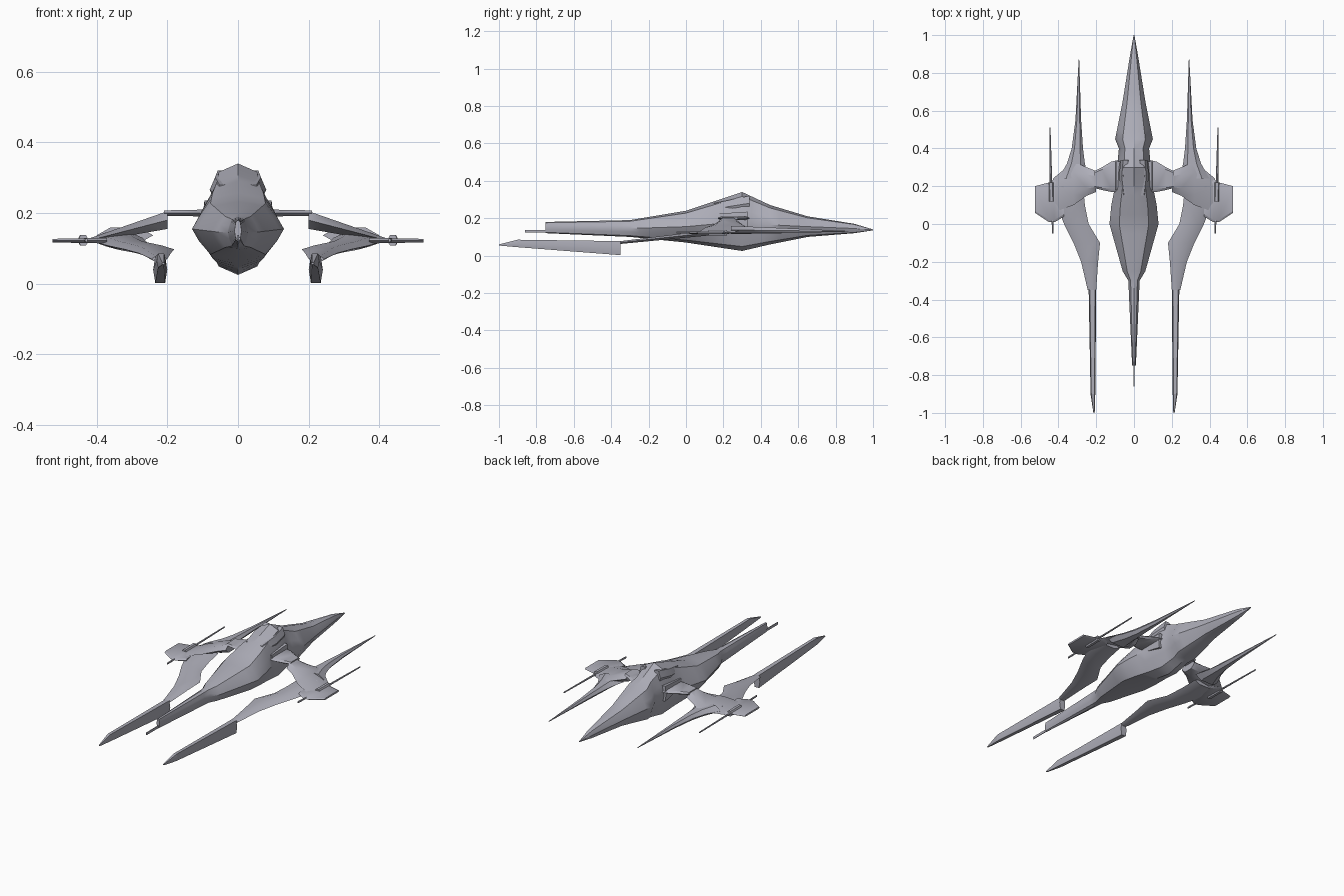
import bpy, bmesh
from math import radians

if "Cube" in bpy.data.objects:
    bpy.data.objects.remove(bpy.data.objects["Cube"], do_unlink=True)

hull_grey = bpy.data.materials.new("hull_grey")
hull_grey.use_nodes = True
colour = (.42, .42, .48, 1)
hull_grey.diffuse_color = colour
hull_grey.node_tree.nodes["Principled BSDF"].inputs["Base Color"].default_value = colour


def mix(start, end, factor):
    return start + (end - start) * factor


def profile(points, position):
    """Read a value off a line of (position, value) points."""
    for (before, low), (after, high) in zip(points, points[1:]):
        if position <= after:
            return mix(low, high, (position - before) / (after - before))
    return points[-1][1]


def loft(name, rings, paired):
    """Skin a list of equal-length rings, cap both ends, mirror if paired."""
    bm = bmesh.new()
    loops = [[bm.verts.new(point) for point in ring] for ring in rings]
    count = len(loops[0])
    for near, far in zip(loops, loops[1:]):
        for i in range(count):
            j = (i + 1) % count
            bm.faces.new((near[i], near[j], far[j], far[i]))
    bm.faces.new(loops[0])
    bm.faces.new(loops[-1])
    bmesh.ops.recalc_face_normals(bm, faces=bm.faces)
    mesh = bpy.data.meshes.new(name)
    bm.to_mesh(mesh)
    bm.free()
    mesh.materials.append(hull_grey)
    part = bpy.data.objects.new(name, mesh)
    bpy.context.collection.objects.link(part)
    if paired:
        part.modifiers.new("Mirror", 'MIRROR').use_mirror_merge = False
    bpy.ops.object.select_all(action='DESELECT')
    part.select_set(True)
    bpy.context.view_layer.objects.active = part
    bpy.ops.object.shade_smooth_by_angle(angle=radians(32))


def blade(name, outline, height, thick, bevel=.25, across=False, paired=True):
    """Six-sided blade: outline holds (station, inner edge, outer edge) along y,
    or along x when across; height and thickness taper from first to last."""
    first, last = outline[0][0], outline[-1][0]
    rings = []
    for station, inner, outer in outline:
        factor = (station - first) / (last - first)
        middle = mix(*height, factor)
        half = mix(*thick, factor) / 2
        inset = (outer - inner) * bevel
        top, bottom = middle + half, middle - half
        section = [(inner, middle), (inner + inset, top), (outer - inset, top),
                   (outer, middle), (outer - inset, bottom), (inner + inset, bottom)]
        rings.append([(station, side, z) if across else (side, station, z)
                      for side, z in section])
    loft(name, rings, paired)


# Fuselage: half width, spine and belly lines from nose to tail
half_width = [(-.75, .01), (-.3, .03), (-.25, .06), (0, .13), (.1, .12),
              (.2, .1), (.4, .08), (.45, .1), (.65, .06), (.9, .02), (1, .002)]
spine = [(-.75, .18), (-.3, .19), (0, .24), (.3, .34), (.45, .27),
         (.65, .21), (.9, .17), (1, .14)]
belly = [(-.75, .12), (-.3, .1), (0, .07), (.3, .025), (.45, .06),
         (.65, .1), (.9, .12), (1, .135)]


def hull_ring(y):
    """Faceted section with a broad shoulder above and below the widest line."""
    width, top, bottom = (profile(line, y) for line in (half_width, spine, belly))
    middle, half = (top + bottom) / 2, (top - bottom) / 2
    shape = [(0, 1), (.6, .85), (.85, .4), (1, 0), (.85, -.4), (.6, -.85), (0, -1)]
    shape += [(-side, rise) for side, rise in shape[-2:0:-1]]
    return [(side * width, y, middle + rise * half) for side, rise in shape]


loft("fuselage", [hull_ring(step / 20) for step in range(-15, 21)], paired=False)

# Thin barrel under the nose
blade("nose_barrel", [(-.86, -.003, .003), (-.6, -.005, .005)],
      height=(.13, .13), thick=(.015, .015), paired=False)

# Shoulder blocks and raised hoods beside the spine
blade("shoulder_block", [(.18, .05, .1), (.33, .05, .1)],
      height=(.2, .19), thick=(.05, .09), bevel=.1)
blade("dorsal_hood", [(.15, .03, .06), (.25, .02, .08), (.34, .02, .07)],
      height=(.25, .28), thick=(.06, .08))

# Short flat strut and the drooping wing it carries
blade("wing_strut", [(.08, .17, .34), (.12, .17, .33), (.17, .18, .3), (.21, .19, .28)],
      height=(.2, .2), thick=(.02, .015), bevel=.1, across=True)
blade("wing", [(.2, .17, .28), (.25, .15, .3), (.32, .1, .33), (.43, .06, .24)],
      height=(.18, .12), thick=(.05, .01), across=True)

# Forward arm sweeping inward and down to the prong
blade("forward_arm", [(.2, .27, .41), (.1, .26, .41), (0, .24, .37), (-.1, .18, .32),
                      (-.2, .19, .28), (-.35, .2, .245)],
      height=(.13, .07), thick=(.03, .015))

# Deep prong with a sharpened tip
blade("front_prong", [(-.35, .2, .24), (-.9, .205, .23)],
      height=(.04, .065), thick=(.075, .04), bevel=.15)
blade("prong_tip", [(-.9, .205, .23), (-1, .208, .215)],
      height=(.065, .057), thick=(.04, .006), bevel=.15)

# Trailing spike
blade("rear_spike", [(.24, .24, .4), (.32, .26, .355), (.4, .27, .33),
                     (.55, .28, .31), (.87, .29, .293)],
      height=(.137, .13), thick=(.045, .004))

# Flat wingtip pod with a hub and a long needle through it
blade("wingtip_pod", [(.37, .04, .22), (.42, .01, .24), (.45, .01, .22), (.525, .06, .2)],
      height=(.122, .122), thick=(.016, .01), bevel=.06, across=True)
blade("pod_hub", [(.12, .422, .453), (.22, .424, .454)],
      height=(.123, .123), thick=(.03, .03))
blade("wingtip_needle", [(-.05, .425, .433), (.2, .432, .446), (.51, .442, .448)],
      height=(.123, .123), thick=(.01, .007))
